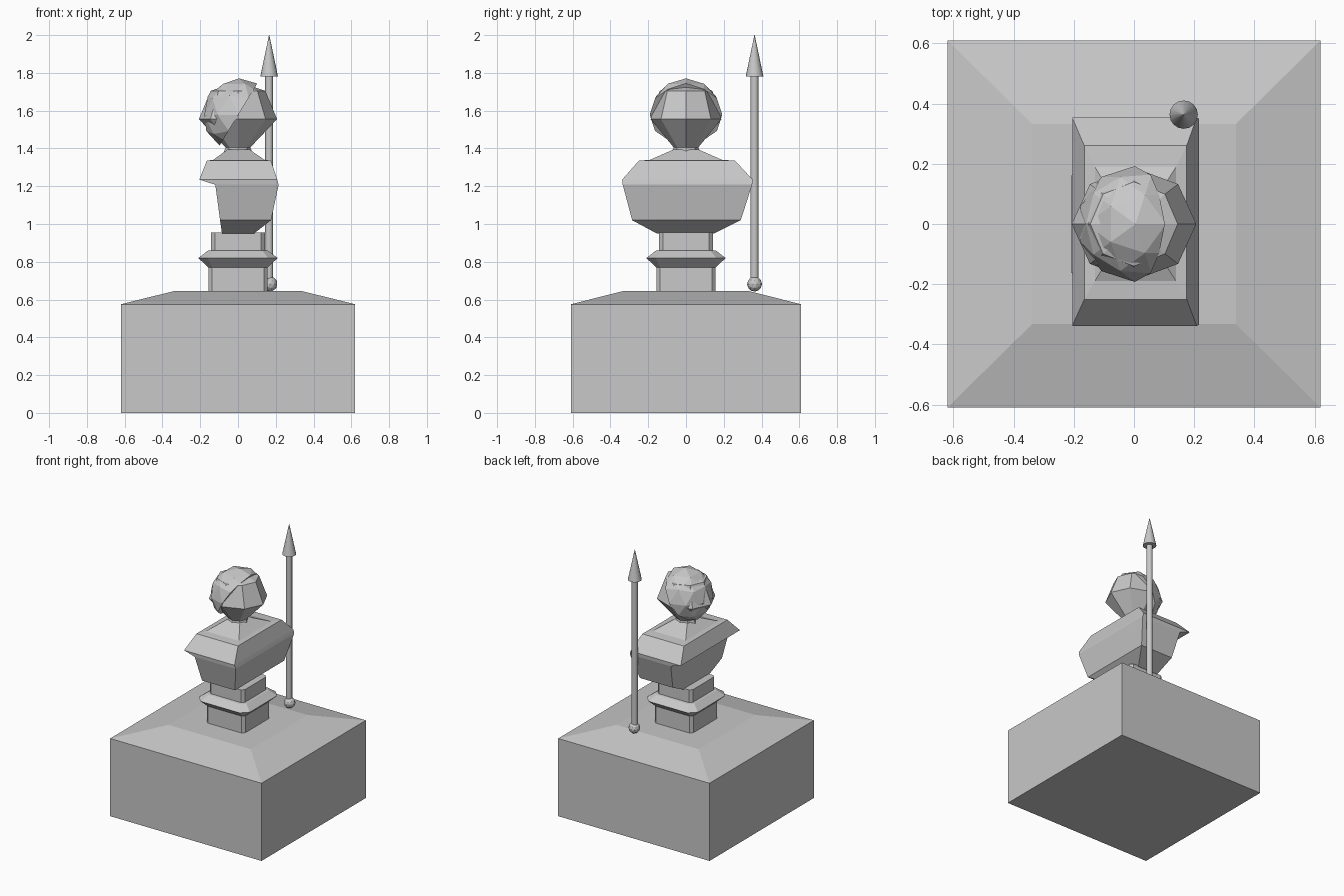
import bpy, bmesh, math
from mathutils import Vector

if "Cube" in bpy.data.objects:
    bpy.data.objects.remove(bpy.data.objects["Cube"])

stone = bpy.data.materials.new("grey stone")
stone.diffuse_color = (0.58, 0.58, 0.58, 1)
stone.use_nodes = True
stone.node_tree.nodes["Principled BSDF"].inputs["Base Color"].default_value = stone.diffuse_color


def finish(name, bm):
    bmesh.ops.recalc_face_normals(bm, faces=bm.faces)
    me = bpy.data.meshes.new(name)
    bm.to_mesh(me)
    bm.free()
    me.materials.append(stone)
    ob = bpy.data.objects.new(name, me)
    bpy.context.collection.objects.link(ob)
    return ob


def loft(name, rings):
    """Skin a stack of rings with equal point counts and cap both ends."""
    bm = bmesh.new()
    loops = [[bm.verts.new(p) for p in ring] for ring in rings]
    n = len(loops[0])
    for a, b in zip(loops, loops[1:]):
        for i in range(n):
            j = (i + 1) % n
            bm.faces.new((a[i], a[j], b[j], b[i]))
    bm.faces.new(loops[0][::-1])
    bm.faces.new(loops[-1])
    return finish(name, bm)


def rect(z, x0, x1, y0, y1):
    return [(x0, y0, z), (x1, y0, z), (x1, y1, z), (x0, y1, z)]


def chamfered(z, r, c):
    return [(r - c, -r, z), (r, c - r, z), (r, r - c, z), (r - c, r, z),
            (c - r, r, z), (-r, r - c, z), (-r, c - r, z), (c - r, -r, z)]


def polygon(z, rx, ry, n=8, cx=0.0, cy=0.0):
    return [(cx + rx * math.cos(math.tau * i / n),
             cy + ry * math.sin(math.tau * i / n), z) for i in range(n)]


# plinth with hipped top
loft("plinth", [rect(0, -.62, .62, -.61, .61), rect(.575, -.62, .62, -.61, .61),
                rect(.645, -.338, .338, -.332, .332)])

# column with flared collar
loft("column", [chamfered(z, r, c) for z, r, c in
                ((.63, .157, .02), (.77, .157, .02), (.82, .21, .05),
                 (.858, .16, .03), (.861, .143, .02), (.955, .143, .02))])

# torso, facing +x, with overhanging mantle at the back
loft("torso", [rect(.95, -.085, .085, -.155, .15),
               rect(1.02, -.095, .175, -.285, .29),
               rect(1.208, -.12, .215, -.335, .35),
               rect(1.235, -.205, .208, -.338, .353),
               rect(1.335, -.165, .175, -.25, .26),
               rect(1.34, -.13, .14, -.19, .19),
               rect(1.395, -.055, .06, -.065, .065)])

# neck and faceted head
loft("head", [polygon(1.36, .085, .085), polygon(1.405, .065, .065),
              polygon(1.555, .207, .187), polygon(1.705, .145, .14),
              polygon(1.73, .07, .07)])

# hair: faceted ball sliced by a slanted plane
bm = bmesh.new()
bmesh.ops.create_icosphere(bm, subdivisions=2, radius=.193)
bmesh.ops.translate(bm, verts=bm.verts, vec=(.005, 0, 1.578))
cut = bmesh.ops.bisect_plane(bm, geom=bm.verts[:] + bm.edges[:] + bm.faces[:],
                             plane_co=(.045, 0, 1.65),
                             plane_no=Vector((.23, 0, -.14)).normalized(),
                             clear_outer=True)
rim = [e for e in cut["geom_cut"] if isinstance(e, bmesh.types.BMEdge)]
bmesh.ops.edgeloop_fill(bm, edges=rim)
finish("hair", bm)

# spear standing beside the bust
SX, SY = .165, .363
shaft = loft("spear_shaft", [polygon(z, .021, .021, 16, SX, SY) for z in (.68, 1.79)])
tip = loft("spear_tip", [polygon(1.78, .047, .047, 16, SX, SY),
                         polygon(2.0, .001, .001, 16, SX, SY)])
bm = bmesh.new()
bmesh.ops.create_icosphere(bm, subdivisions=2, radius=.04)
bmesh.ops.translate(bm, verts=bm.verts, vec=(SX + .004, SY, .682))
finish("spear_foot", bm)

for ob in (shaft, tip):
    for p in ob.data.polygons:
        p.use_smooth = len(p.vertices) == 4
